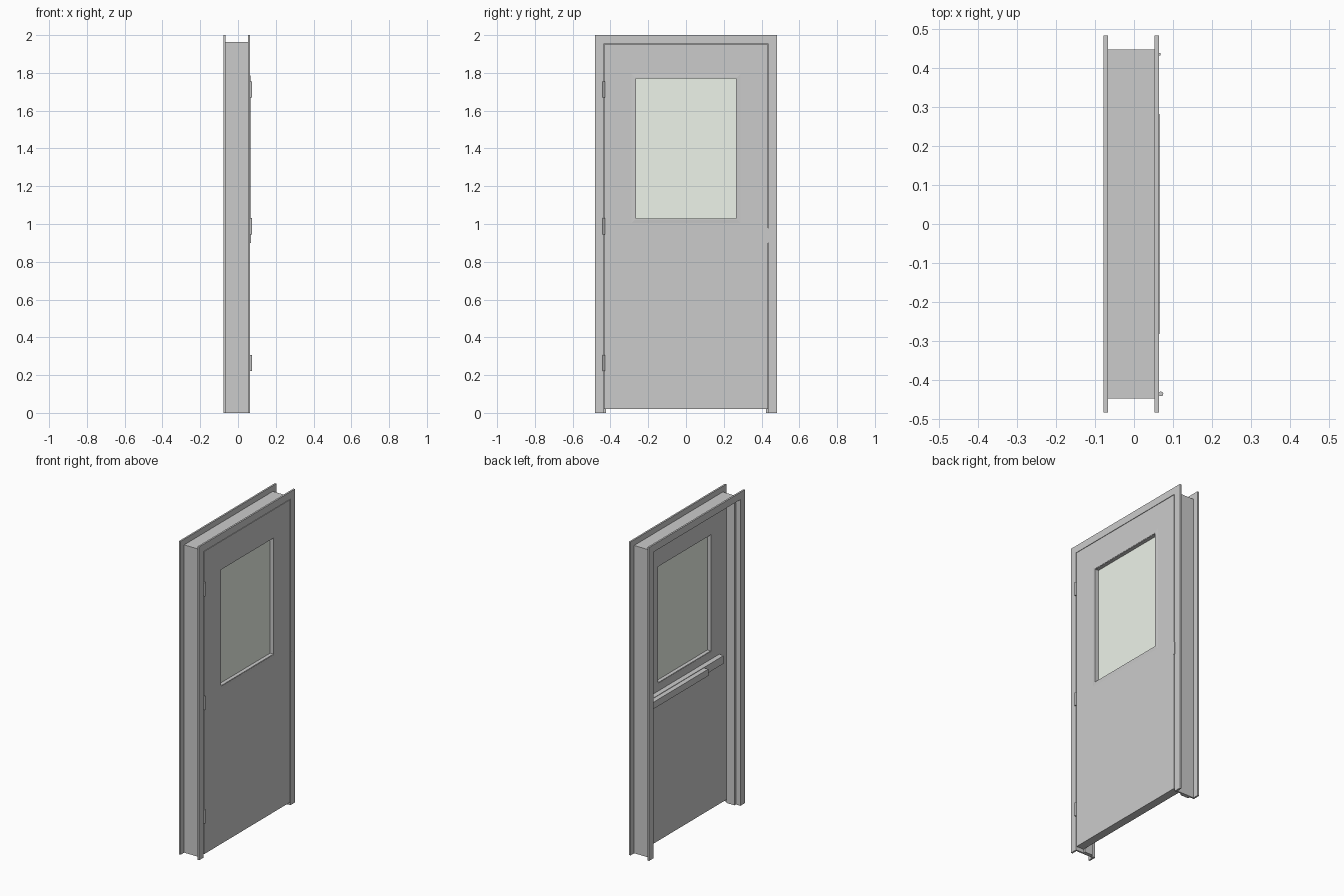
import bpy, bmesh
from mathutils import Matrix

if "Cube" in bpy.data.objects:
    bpy.data.objects.remove(bpy.data.objects["Cube"])


def finish(name, bm, mat=None):
    bmesh.ops.recalc_face_normals(bm, faces=bm.faces)
    me = bpy.data.meshes.new(name)
    bm.to_mesh(me)
    bm.free()
    ob = bpy.data.objects.new(name, me)
    bpy.context.collection.objects.link(ob)
    if mat:
        me.materials.append(mat)
    return ob


def box(name, x, y, z, mat=None):
    bm = bmesh.new()
    bmesh.ops.create_cube(bm, size=1)
    for v in bm.verts:
        v.co = [lo + (c + 0.5) * (hi - lo) for c, (lo, hi) in zip(v.co, (x, y, z))]
    return finish(name, bm, mat)


def mitred(name, profile, corners, closed):
    """Sweep an (outward offset, x) profile around rectangle corners (y, z, sign_y, sign_z)."""
    bm = bmesh.new()
    rings = [[bm.verts.new((x, y + sy * o, z + sz * o)) for o, x in profile]
             for y, z, sy, sz in corners]
    n = len(profile)
    pairs = list(zip(rings, rings[1:]))
    if closed:
        pairs.append((rings[-1], rings[0]))
    for a, b in pairs:
        for i in range(n):
            j = (i + 1) % n
            bm.faces.new((a[i], a[j], b[j], b[i]))
    if not closed:
        bm.faces.new(rings[0])
        bm.faces.new(rings[-1])
    return finish(name, bm)


def rect(w, z0, z1):
    return [(-w, z0, -1, -1), (-w, z1, -1, 1), (w, z1, 1, 1), (w, z0, 1, -1)]


# Double-rabbeted metal frame, offsets measured from the stop's inner edge
frame_profile = [(.060, .064), (.060, .053), (.024, .053), (.024, -.067),
                 (.060, -.067), (.060, -.078), (.014, -.078), (.014, -.047),
                 (0, -.047), (0, .010), (.014, .010), (.014, .064)]
W, H = .423, 1.94
mitred("door_frame", frame_profile,
       [(-W, 0, -1, 0), (-W, H, -1, 1), (W, H, 1, 1), (W, 0, 1, 0)], False)

# Door leaf with window opening
X0, X1 = .012, .064
DW, DZ0, DZ1 = .433, .02, 1.951
bm = bmesh.new()
outer, inner = rect(DW, DZ0, DZ1), rect(.27, 1.03, 1.77)
loops = [[bm.verts.new((x, c[0], c[1])) for c in r]
         for r, x in ((outer, X0), (outer, X1), (inner, X1), (inner, X0))]
for k in range(4):
    a, b = loops[k], loops[(k + 1) % 4]
    for i in range(4):
        j = (i + 1) % 4
        bm.faces.new((a[i], a[j], b[j], b[i]))
finish("door_leaf", bm)

# Thin tapered window trim on both faces, and the glass pane
trim_profile = [(0, .0105), (0, .0655), (.005, .0655), (.023, .064),
                (.023, .012), (.005, .0105)]
mitred("window_trim", trim_profile, rect(.266, 1.027, 1.773), True)
glass = bpy.data.materials.new("pale_glass")
glass.diffuse_color = (.85, .9, .82, 1)
glass.use_nodes = True
glass.node_tree.nodes["Principled BSDF"].inputs["Base Color"].default_value = glass.diffuse_color
box("window_glass", (.035, .041), (-.267, .267), (1.026, 1.774), glass)

# Hinge knuckles
for i, z in enumerate((.263, .988, 1.713)):
    bm = bmesh.new()
    bmesh.ops.create_cone(bm, cap_ends=True, segments=16, radius1=.006, radius2=.006,
                          depth=.085, matrix=Matrix.Translation((.069, -.435, z)))
    ob = finish(f"hinge_{i + 1}", bm)
    for p in ob.data.polygons:
        p.use_smooth = abs(p.normal.z) < .5

# Latch guard beside the door edge
box("latch_guard", (.050, .068), (.431, .438), (.90, .98))

# Exit bar: long housing with a shorter push pad toward the latch side
box("exit_bar_housing", (-.02, X0), (-.352, .405), (.925, .976))
box("exit_bar_push_pad", (-.05, -.02), (-.153, .405), (.93, .973))
